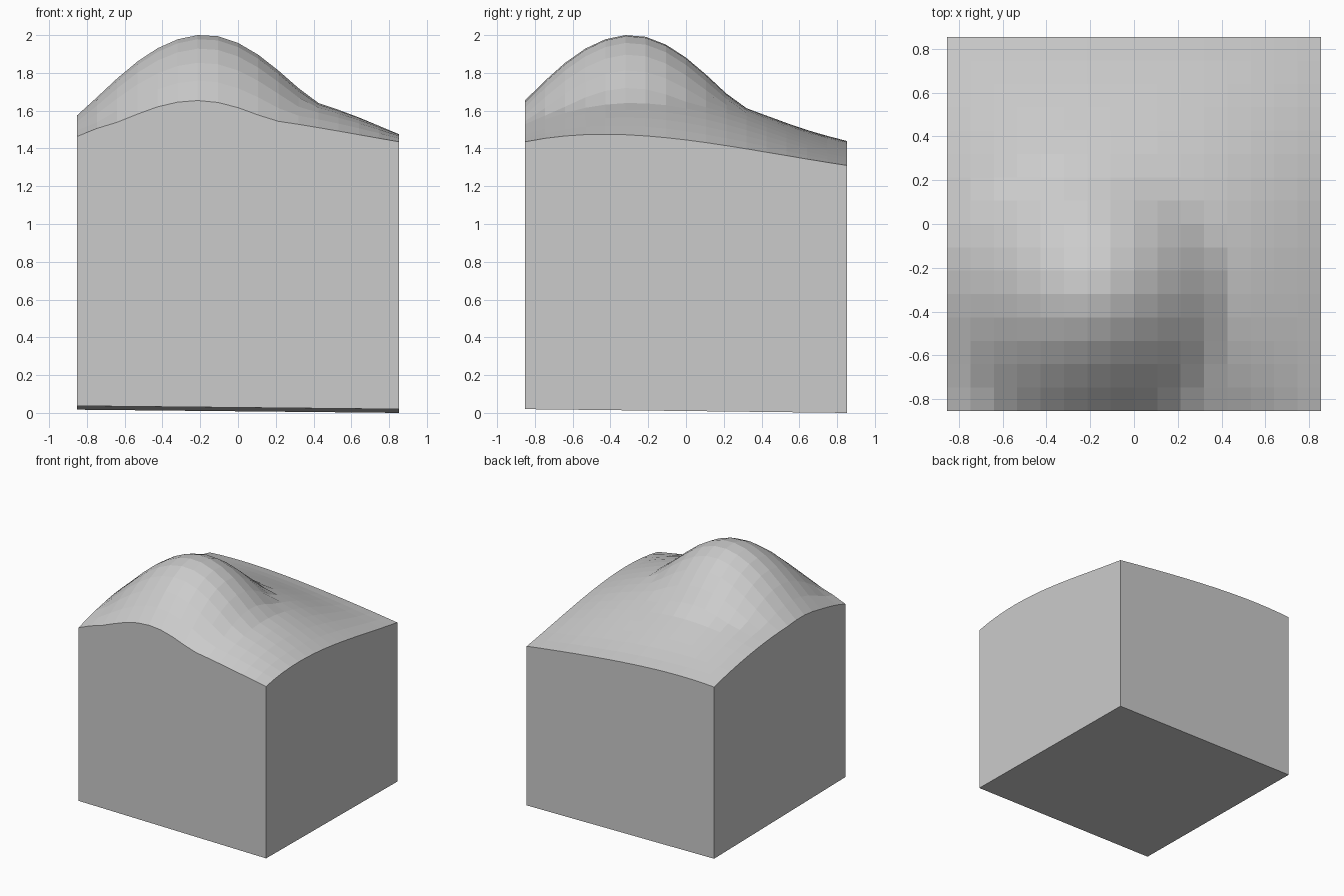
import bpy, bmesh

if "Cube" in bpy.data.objects:
    bpy.data.objects.remove(bpy.data.objects["Cube"])

HALF = 0.853
CELLS = 16
PEAK = (-0.2, -0.32)

# Coarse heights of the broad slope: rows front to back, columns left to right
BASE = [
    (1.463, 1.575, 1.570, 1.510, 1.435),
    (1.553, 1.685, 1.710, 1.632, 1.475),
    (1.560, 1.680, 1.700, 1.612, 1.445),
    (1.515, 1.570, 1.560, 1.490, 1.380),
    (1.430, 1.437, 1.410, 1.365, 1.310),
]
NODES = [-HALF + HALF * i / 2 for i in range(5)]


def blend(values, t):
    """Smooth curve through five evenly spaced values."""
    total = 0.0
    for i, a in enumerate(NODES):
        w = 1.0
        for j, b in enumerate(NODES):
            if j != i:
                w *= (t - b) / (a - b)
        total += w * values[i]
    return total


def hill(x, y):
    """Rounded hill with a crease at its foot, longer to the front and left."""
    dx, dy = x - PEAK[0], y - PEAK[1]
    rx = 0.63 if dx > 0 else 0.70
    ry = 0.63 if dy > 0 else 0.69
    return 0.285 * max(0.0, 1 - (dx / rx) ** 2 - (dy / ry) ** 2) ** 1.5


def top_height(x, y):
    return blend([blend(row, x) for row in BASE], y) + hill(x, y)


def bottom_height(x, y):
    return max(0.0, 0.0185 - 0.010 * x - 0.0117 * y)


bm = bmesh.new()

# Top surface
bmesh.ops.create_grid(bm, x_segments=CELLS, y_segments=CELLS, size=HALF)
for v in bm.verts:
    v.co.z = top_height(v.co.x, v.co.y)
peak = max(v.co.z for v in bm.verts)
for v in bm.verts:
    v.co.z += (2.0 - peak) * hill(v.co.x, v.co.y) / 0.285

# Side walls down to the slightly tilted underside
rim = [e for e in bm.edges if e.is_boundary]
new = bmesh.ops.extrude_edge_only(bm, edges=rim)["geom"]
for v in (g for g in new if isinstance(g, bmesh.types.BMVert)):
    v.co.z = bottom_height(v.co.x, v.co.y)

# Underside
bmesh.ops.contextual_create(bm, geom=[e for e in bm.edges if e.is_boundary])
bmesh.ops.recalc_face_normals(bm, faces=bm.faces)

mesh = bpy.data.meshes.new("terrain_block")
bm.to_mesh(mesh)
bm.free()
bpy.context.collection.objects.link(bpy.data.objects.new("terrain_block", mesh))
